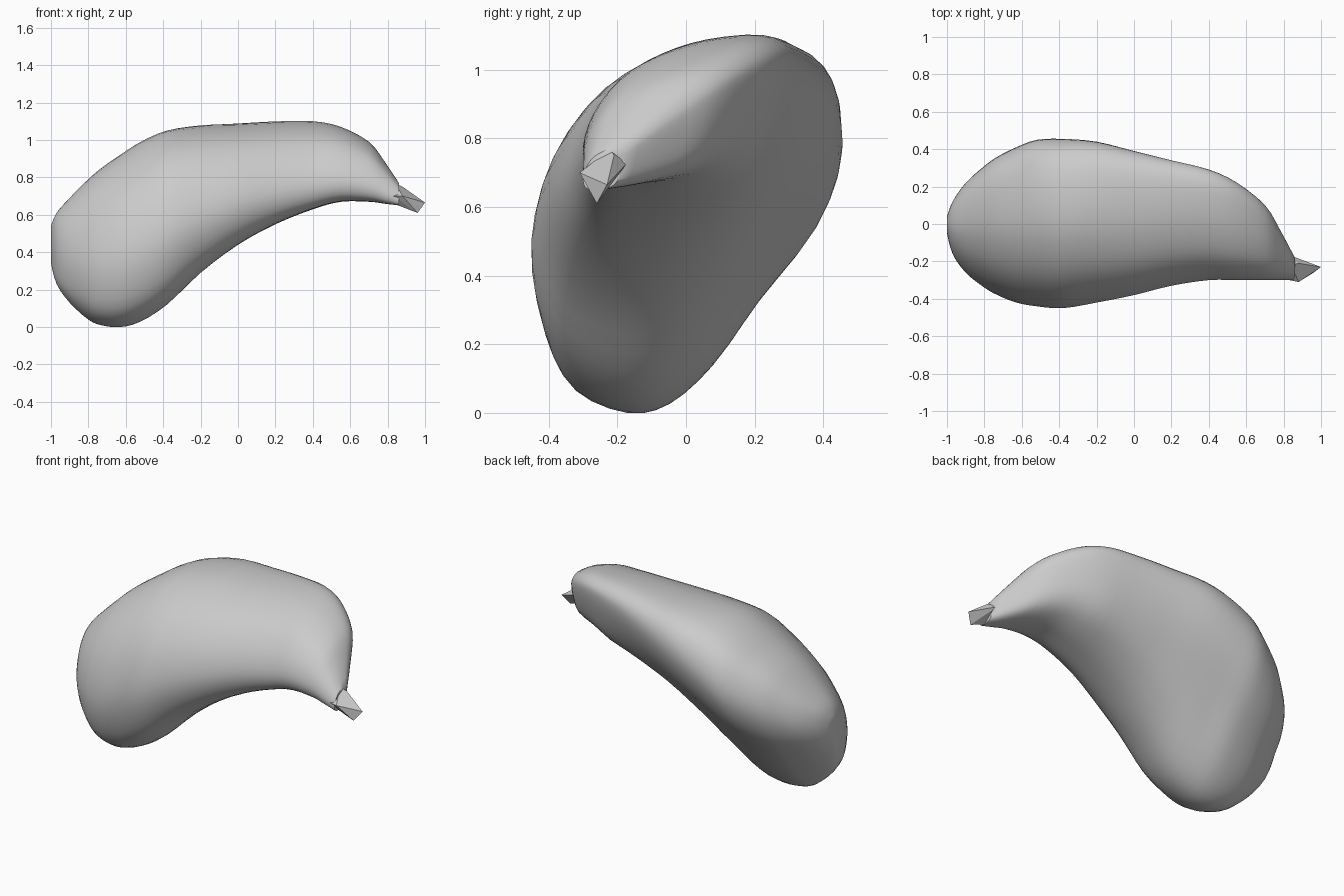
import bpy, bmesh, math
from mathutils import Vector

cube = bpy.data.objects.get("Cube")
if cube:
    bpy.data.objects.remove(cube)

# One grey finish for the whole model
grey = bpy.data.materials.new("plain_grey")
grey.use_nodes = True
colour = (0.6, 0.6, 0.6, 1.0)
grey.diffuse_color = colour
grey.node_tree.nodes["Principled BSDF"].inputs["Base Color"].default_value = colour

# Stations along the bean: x, lowest y, highest y, lowest z, highest z
STATIONS = [
    (-1, -.05, .04, .34, .54),
    (-.97, -.16, .12, .23, .61),
    (-.9, -.26, .22, .13, .69),
    (-.8, -.34, .31, .04, .79),
    (-.73, -.38, .36, .01, .85),
    (-.63, -.42, .41, 0, .92),
    (-.52, -.44, .45, .03, .99),
    (-.38, -.45, .455, .12, 1.05),
    (-.2, -.42, .44, .29, 1.08),
    (0, -.38, .39, .44, 1.09),
    (.2, -.33, .34, .55, 1.1),
    (.4, -.3, .29, .63, 1.1),
    (.55, -.3, .22, .67, 1.07),
    (.7, -.3, .1, .67, .99),
    (.78, -.3, -.03, .66, .89),
    (.86, -.3, -.18, .65, .77),
]
# Cross-sections in a unit square (back, up): plump end and stem end
PLUMP = [(0, .42), (.03, .22), (.12, .07), (.3, 0), (.45, .03),
         (.6, .15), (.75, .34), (.93, .55), (1, .74), (.95, .9),
         (.82, .98), (.6, 1), (.4, .96), (.2, .84), (.06, .65)]
CORNERED = [(0, .27), (.03, .1), (.12, .02), (.28, 0), (.5, .01),
            (.72, .1), (.86, .27), (.95, .54), (1, .8), (.98, .93),
            (.86, 1), (.6, .97), (.38, .88), (.2, .74), (.06, .51)]
STEPS = 3


def smooth_curve(points, closed=False):
    """Pass a smooth curve through points of any dimension."""
    points = [Vector(p) for p in points]
    if closed:
        padded = [points[-1]] + points + points[:2]
    else:
        padded = [points[0]] + points + [points[-1]]
    result = []
    for a, b, c, d in zip(padded, padded[1:], padded[2:], padded[3:]):
        for k in range(STEPS):
            t = k / STEPS
            result.append(b + (c - a) * (t / 2)
                          + (a * 2 - b * 5 + c * 4 - d) * (t * t / 2)
                          + (b * 3 - a - c * 3 + d) * (t ** 3 / 2))
    return result if closed else result + [points[-1]]


def finish(name, bm):
    bmesh.ops.recalc_face_normals(bm, faces=bm.faces)
    mesh = bpy.data.meshes.new(name)
    bm.to_mesh(mesh)
    bm.free()
    mesh.materials.append(grey)
    obj = bpy.data.objects.new(name, mesh)
    bpy.context.collection.objects.link(obj)
    return obj


# Bean body: lofted sections that change shape towards the stem
plump, cornered = smooth_curve(PLUMP, True), smooth_curve(CORNERED, True)
sides = len(plump)
bm = bmesh.new()
rings = []
for x, y0, y1, z0, z1 in smooth_curve(STATIONS):
    blend = min(max((x + .4) / .8, 0), 1)
    ring = []
    for p, q in zip(plump, cornered):
        u, v = p.lerp(q, blend)
        ring.append(bm.verts.new((x, y0 + (y1 - y0) * u, z0 + (z1 - z0) * v)))
    rings.append(ring)
for ring, following in zip(rings, rings[1:]):
    for i in range(sides):
        j = (i + 1) % sides
        bm.faces.new((ring[i], ring[j], following[j], following[i]))
bm.faces.new(rings[0])
bm.faces.new(rings[-1])
body = finish("bean_body", bm)
bpy.context.view_layer.objects.active = body
body.select_set(True)
bpy.ops.object.shade_smooth_by_angle(angle=math.radians(40))

# Stem tip: small faceted wedge with a ragged end
bm = bmesh.new()
base = [(.83, -.3, .7), (.83, -.26, .66), (.84, -.17, .73), (.84, -.22, .77)]
end = [(.88, -.31, .7), (.96, -.26, .61), (1, -.23, .665), (.88, -.21, .75)]
for point in base + end:
    bm.verts.new(point)
bmesh.ops.convex_hull(bm, input=bm.verts[:])
finish("stem_tip", bm)
